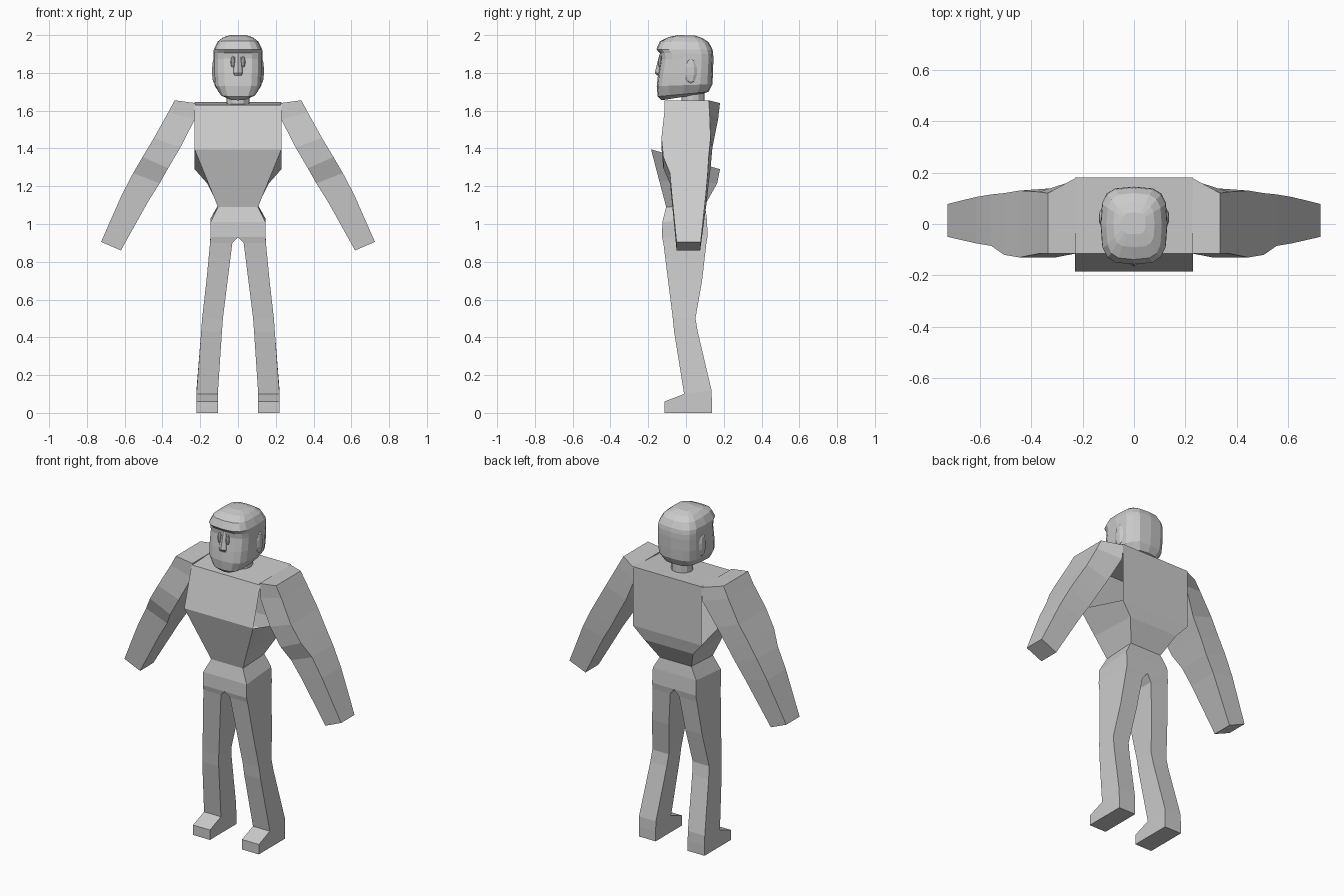
import bpy, bmesh
from math import sin, cos, pi
from mathutils import Matrix

if "Cube" in bpy.data.objects:
    bpy.data.objects.remove(bpy.data.objects["Cube"])


def finish(name, bm, mirror=True):
    bmesh.ops.recalc_face_normals(bm, faces=bm.faces[:])
    me = bpy.data.meshes.new(name)
    bm.to_mesh(me)
    bm.free()
    ob = bpy.data.objects.new(name, me)
    bpy.context.collection.objects.link(ob)
    if mirror:
        m = ob.modifiers.new("Mirror", 'MIRROR')
        m.use_clip = True
        m.merge_threshold = 0.0005
    return ob


def loft(rings, closed=True, start=True, end=True, skip=()):
    """Bridge rings of points; skip lists (ring, side) faces left open."""
    bm = bmesh.new()
    vs = [[bm.verts.new(p) for p in r] for r in rings]
    n = len(vs[0])
    for i in range(len(vs) - 1):
        for j in range(n if closed else n - 1):
            k = (j + 1) % n
            if (i, j) not in skip:
                bm.faces.new((vs[i][j], vs[i][k], vs[i + 1][k], vs[i + 1][j]))
    if start:
        bm.faces.new(vs[0])
    if end:
        bm.faces.new(vs[-1])
    # no inner wall on the mirror plane
    inner = [f for f in bm.faces if all(abs(v.co.x) < 1e-4 for v in f.verts)]
    bmesh.ops.delete(bm, geom=inner, context='FACES_ONLY')
    return bm


# Torso: half rings (x, front y, front z, back y, back z), open arm holes
torso = [(.23, -.115, 1.63, .18, 1.645),
         (.23, -.185, 1.395, .18, 1.29),
         (.163, -.142, 1.23, .165, 1.215),
         (.106, -.105, 1.09, .10, 1.10)]
finish("torso", loft([[(0, yf, zf), (x, yf, zf), (x, yb, zb), (0, yb, zb)]
                      for x, yf, zf, yb, zb in torso],
                     closed=False, end=False, skip={(0, 1)}))

# Hips, legs and feet: (inner x, outer x, front y, front z, back y, back z)
leg = [(0, .106, -.105, 1.09, .10, 1.10),
       (0, .145, -.125, 1.01, .11, 1.03),
       (0, .146, -.127, .93, .115, .94),
       (.03, .148, -.12, .90, .108, .90),
       (.055, .167, -.095, .70, .085, .70),
       (.08, .19, -.07, .50, .05, .50),
       (.085, .195, -.063, .43, .062, .43),
       (.107, .22, -.01, .10, .135, .12),
       (.107, .22, -.115, .06, .137, .06),
       (.107, .22, -.115, 0, .137, 0)]
finish("hips_and_legs", loft([[(a, yf, zf), (b, yf, zf), (b, yb, zb), (a, yb, zb)]
                              for a, b, yf, zf, yb, zb in leg], start=False))

# Arms: inner (x, z), outer (x, z), front y, inner back y, outer back y
arm = [(.225, 1.64, .335, 1.655, -.115, .18, .12),
       (.228, 1.555, .37, 1.59, -.115, .17, .125),
       (.305, 1.405, .445, 1.455, -.13, .14, .13),
       (.37, 1.295, .505, 1.355, -.12, .13, .12),
       (.415, 1.215, .555, 1.27, -.085, .12, .115),
       (.475, 1.12, .615, 1.155, -.075, .11, .105),
       (.62, .86, .725, .905, -.05, .075, .078)]
finish("arms", loft([[(a, f, za), (b, f, zb), (b, o, zb), (a, i, za)]
                     for a, za, b, zb, f, i, o in arm]))

# Head: half superellipse rings (front z, back z, half width, front y, back y)
head = [(1.655, 1.69, .05, -.13, .09),
        (1.675, 1.70, .095, -.15, .12),
        (1.73, 1.74, .125, -.155, .14),
        (1.80, 1.80, .13, -.147, .143),
        (1.875, 1.87, .13, -.135, .145),
        (1.905, 1.90, .13, -.138, .144),
        (1.925, 1.925, .128, -.157, .14),
        (1.968, 1.962, .108, -.138, .12),
        (1.99, 1.985, .08, -.09, .085),
        (2.0, 1.998, .045, -.04, .045)]


def half_ring(zf, zb, hx, yf, yb, n=8, e=.6):
    pts = []
    for i in range(n + 1):
        t = pi * i / n
        c = cos(t)
        u = -(abs(c) ** e) * (1 if c > 0 else -1)
        w = (u + 1) / 2
        x = 0 if i in (0, n) else hx * sin(t) ** e
        pts.append((x, yf + (yb - yf) * w, zf + (zb - zf) * w))
    return pts


finish("head", loft([half_ring(*r) for r in head], closed=False))

# Nose wedge
finish("nose", loft([[(0, -.14, 1.90), (.012, -.135, 1.90), (.012, -.13, 1.90), (0, -.13, 1.90)],
                     [(0, -.165, 1.80), (.02, -.152, 1.80), (.028, -.14, 1.80), (0, -.14, 1.80)],
                     [(0, -.15, 1.785), (.018, -.148, 1.785), (.022, -.14, 1.785), (0, -.14, 1.785)]]))


# Eyes and ears: flattened low-poly balls
def ball(name, loc, size, seg, ring):
    bm = bmesh.new()
    mat = Matrix.Translation(loc) @ Matrix.Diagonal((*size, 1))
    bmesh.ops.create_uvsphere(bm, u_segments=seg, v_segments=ring, radius=1, matrix=mat)
    finish(name, bm)


ball("eyes", (.027, -.137, 1.857), (.012, .012, .032), 8, 6)
ball("ears", (.127, .025, 1.81), (.012, .035, .065), 6, 5)

# Neck
bm = bmesh.new()
bmesh.ops.create_cone(bm, cap_ends=True, segments=12, radius1=.06, radius2=.06, depth=.09,
                      matrix=Matrix.Translation((0, .037, 1.675)))
finish("neck", bm, mirror=False)
